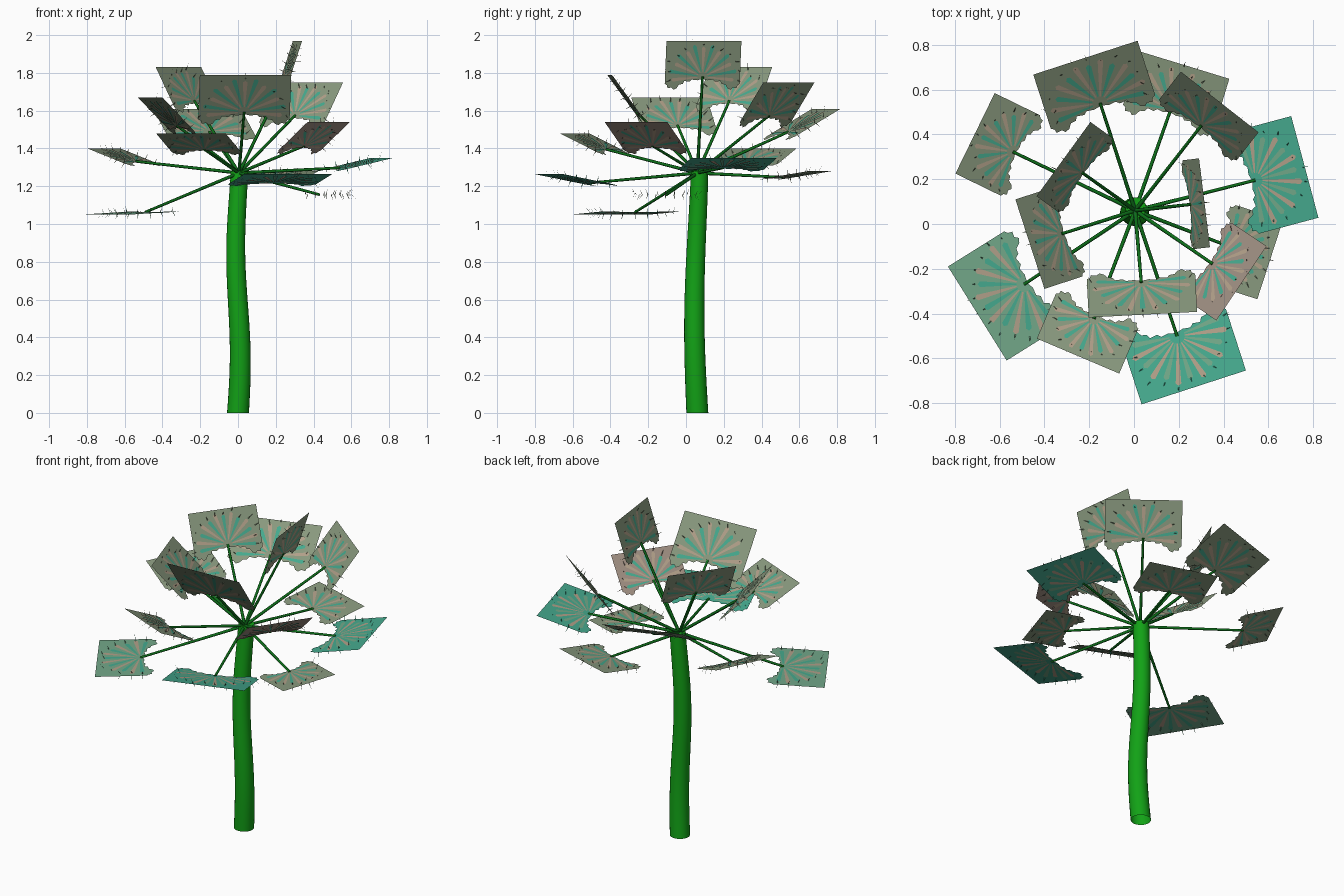
import bpy, bmesh, math, random
from mathutils import Vector

if "Cube" in bpy.data.objects:
    bpy.data.objects.remove(bpy.data.objects["Cube"])

random.seed(4)


def mat(name, r, g, b):
    m = bpy.data.materials.new(name)
    m.diffuse_color = (r, g, b, 1)
    m.use_nodes = True
    m.node_tree.nodes["Principled BSDF"].inputs["Base Color"].default_value = m.diffuse_color
    return m


GREEN = mat("trunk_green", 0.006, 0.36, 0.008)
STEM = mat("stem_green", 0.004, 0.16, 0.01)
SAGE = mat("sage", 0.25, 0.32, 0.21)
TEAL = mat("teal", 0.06, 0.40, 0.27)
TAN = mat("tan", 0.44, 0.35, 0.25)
MINT = mat("mint", 0.17, 0.39, 0.25)
PINK = mat("dusty_pink", 0.34, 0.27, 0.22)


def finish(bm, name, mats, smooth=False):
    me = bpy.data.meshes.new(name)
    bm.to_mesh(me)
    bm.free()
    for m in mats:
        me.materials.append(m)
    for p in me.polygons:
        p.use_smooth = smooth and len(p.vertices) == 4
    ob = bpy.data.objects.new(name, me)
    bpy.context.collection.objects.link(ob)
    return ob


def tube(name, path, radii, sides, m, axis=None):
    """Loft circles along a path; rings are square to the given axis."""
    bm = bmesh.new()
    axis = axis or (path[-1] - path[0]).normalized()
    a = axis.orthogonal().normalized()
    b = axis.cross(a)
    rings = []
    for p, r in zip(path, radii):
        rings.append([bm.verts.new(p + r * (math.cos(t) * a + math.sin(t) * b))
                      for t in (2 * math.pi * i / sides for i in range(sides))])
    for lo, hi in zip(rings, rings[1:]):
        for i in range(sides):
            j = (i + 1) % sides
            bm.faces.new((lo[i], lo[j], hi[j], hi[i]))
    bm.faces.new(rings[-1])
    return finish(bm, name, [m], True)


# Gently swaying trunk, open at the foot
N = 24
TOP = 1.28
path, radii = [], []
for i in range(N + 1):
    z = TOP * i / N
    path.append(Vector((0.012 * math.sin(2 * math.pi * z / 1.15),
                        0.06 - 0.016 * math.sin(math.pi * z), z)))
    radii.append(0.058 - 0.012 * i / N)
tube("trunk", path, radii, 24, GREEN, Vector((0, 0, 1)))
crown = Vector((0.005, 0.06, 1.27))

# Half of the scalloped inner edge of a leaf (across, outward), unit width
INNER = [(0.5, -0.10), (0.47, -0.12), (0.46, -0.16), (0.41, -0.15), (0.38, -0.18),
         (0.34, -0.16), (0.31, -0.11), (0.26, -0.10), (0.24, -0.06),
         (0.17, -0.07), (0.14, -0.04), (0.07, -0.05)]
OUTLINE = ([(-0.5, 0.5), (0.5, 0.5)] + INNER + [(0, -0.03)]
           + [(-u, v) for u, v in reversed(INNER)])


def leaf(k, mid, az, pitch, w, mats):
    """Fan leaf: mid = middle of the outer edge, w = width."""
    a, p = math.radians(az), math.radians(pitch)
    U = Vector((-math.sin(a), math.cos(a), 0))
    V = Vector((math.cos(p) * math.cos(a), math.cos(p) * math.sin(a), math.sin(p)))
    n = V.cross(U)
    hub = Vector(mid) - 0.5 * w * V
    bm = bmesh.new()

    def face(pts, lift, mi):
        f = bm.faces.new([bm.verts.new(hub + w * (u * U + v * V) + lift * n)
                          for u, v in pts])
        f.material_index = mi

    face(OUTLINE, 0, 0)
    # radiating coloured ribs on both faces
    for i in range(13):
        t = math.radians(-6 + 16 * i)
        c, s = math.cos(t), math.sin(t)
        r0, r1, h = 0.07, 0.40 + 0.04 * (i % 2), 0.026
        rib = [(r0 * c + 0.006 * s, r0 * s - 0.006 * c), (r1 * c + h * s, r1 * s - h * c),
               ((r1 + 0.02) * c, (r1 + 0.02) * s),
               (r1 * c - h * s, r1 * s + h * c), (r0 * c - 0.006 * s, r0 * s + 0.006 * c)]
        for side in (1, -1):
            face(rib, 0.002 * side, 1 + (i + (side < 0)) % 2)
    # fine bristles standing off the leaf near its rim
    for i in range(13):
        t = math.radians(-6 + 16 * i)
        d = math.cos(t) * U + math.sin(t) * V
        for side in (1, -1):
            q = hub + w * random.uniform(0.40, 0.49) * d
            e = d.cross(n) * 0.003
            tip = q + 0.03 * side * n + random.uniform(0.01, 0.03) * d
            f = bm.faces.new([bm.verts.new(x) for x in (q - e, q + e, tip)])
            f.material_index = 0
    finish(bm, f"leaf_{k}", mats)
    # Stalk from crown to leaf hub
    tube(f"stalk_{k}", [crown, hub], [0.009, 0.007], 8, STEM)


# Outer-edge middle, heading, upward tilt, width, base colour
LEAVES = [
    (-0.217, 0.743, 1.61, 108, 30, 0.49, SAGE),
    (0.225, 0.71, 1.28, 73, 9, 0.42, SAGE),
    (0.383, 0.545, 1.75, 52, 53, 0.44, SAGE),
    (0.763, 0.255, 1.35, 15, 13, 0.47, TEAL),
    (0.315, 0.095, 1.97, 7, 72, 0.40, SAGE),
    (0.608, -0.16, 1.155, -18, 0, 0.37, SAGE),
    (0.48, -0.265, 1.54, -34, 39, 0.40, PINK),
    (0.267, -0.73, 1.265, -72, 11, 0.49, TEAL),
    (-0.70, -0.40, 1.05, 212, -3, 0.495, MINT),
    (-0.25, -0.59, 1.48, 247, 25, 0.40, SAGE),
    (-0.465, -0.09, 1.67, 198, 45, 0.42, SAGE),
    (-0.71, 0.405, 1.40, 154, 20, 0.40, SAGE),
    (-0.315, 0.29, 1.83, 144, 60, 0.41, SAGE),
    (0.04, -0.405, 1.79, 273, 54, 0.485, SAGE),
]
for k, (x, y, z, az, pitch, w, base) in enumerate(LEAVES, 1):
    second = MINT if base is TEAL else TEAL
    leaf(k, (x, y, z), az, pitch, w, [base, second, TAN])
